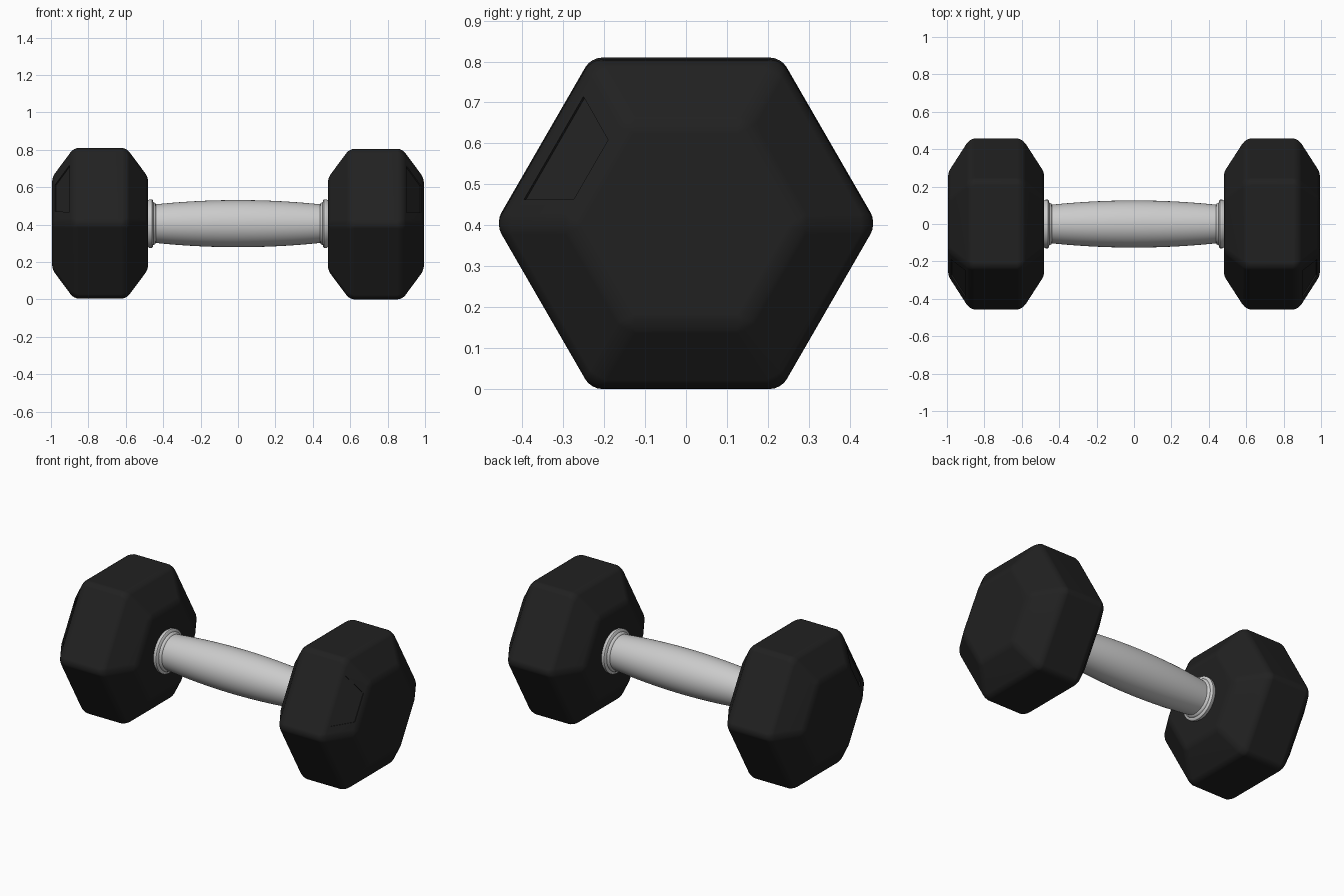
import bpy, bmesh
from math import sin, cos, pi, radians
from mathutils import Vector

if "Cube" in bpy.data.objects:
    bpy.data.objects.remove(bpy.data.objects["Cube"])

rubber = bpy.data.materials.new("black_rubber")
rubber.diffuse_color = (0.015, 0.015, 0.015, 1)
rubber.use_nodes = True
rubber.node_tree.nodes["Principled BSDF"].inputs["Base Color"].default_value = rubber.diffuse_color


def add_object(name, bm):
    bmesh.ops.recalc_face_normals(bm, faces=bm.faces)
    mesh = bpy.data.meshes.new(name)
    bm.to_mesh(mesh)
    bm.free()
    obj = bpy.data.objects.new(name, mesh)
    bpy.context.collection.objects.link(obj)
    return obj


def loft(name, profile, sides, phase, zc):
    """Rings of (x, radius) around the x axis, capped at both ends."""
    bm = bmesh.new()
    rings = []
    for x, r in profile:
        rings.append([bm.verts.new((x, r * cos(phase + 2 * pi * i / sides),
                                    zc + r * sin(phase + 2 * pi * i / sides)))
                      for i in range(sides)])
    for a, b in zip(rings, rings[1:]):
        for i in range(sides):
            j = (i + 1) % sides
            bm.faces.new((a[i], a[j], b[j], b[i]))
    bm.faces.new(rings[0])
    bm.faces.new(rings[-1])
    return add_object(name, bm)


def shade(obj, angle):
    bpy.ops.object.select_all(action='DESELECT')
    obj.select_set(True)
    bpy.context.view_layer.objects.active = obj
    bpy.ops.object.shade_smooth_by_angle(angle=radians(angle))


def apply_all(obj):
    bpy.context.view_layer.objects.active = obj
    for m in list(obj.modifiers):
        bpy.ops.object.modifier_apply(modifier=m.name)


# Hexagonal head: apothems and x stations of the tapered ends
FULL, SMALL = 0.4025, 0.246
X0, X1, X2, X3 = 0.48, 0.597, 0.878, 0.994


def badge_cutter(side, zc):
    """Shallow trapezoid prism on the upper front sloping facet."""
    slope = (X3 - X2) / (FULL - SMALL)
    nrm = Vector((FULL - SMALL, X3 - X2)).normalized()
    bm = bmesh.new()
    loops = []
    for depth in (-0.007, 0.04):
        ring = []
        for a, t in ((0.373, -0.145), (0.373, 0.145), (0.268, 0.083), (0.268, -0.083)):
            x = X2 + (FULL - a) * slope + nrm.x * depth
            n = a + nrm.y * depth
            y = -n * cos(pi / 6) + t * 0.5
            z = n * 0.5 + t * cos(pi / 6)
            ring.append(bm.verts.new((side * x, y, zc + z)))
        loops.append(ring)
    a, b = loops
    bm.faces.new(a)
    bm.faces.new(b)
    for i in range(4):
        j = (i + 1) % 4
        bm.faces.new((a[i], a[j], b[j], b[i]))
    cutter = add_object("badge_recess_cutter", bm)
    cutter.hide_render = True
    return cutter


# Heads with rounded edges and a recessed badge panel
for side, label, zc in ((-1, "left", 0.407), (1, "right", 0.4025)):
    profile = [(side * x, a / cos(pi / 6)) for x, a in
               ((X0, SMALL), (X1, FULL), (X2, FULL), (X3, SMALL))]
    head = loft(label + "_head", profile, 6, 0, zc)
    bev = head.modifiers.new("rounded_edges", 'BEVEL')
    bev.width = 0.026
    bev.segments = 4
    bev.limit_method = 'ANGLE'
    bev.angle_limit = radians(20)
    cutter = badge_cutter(side, zc)
    cut = head.modifiers.new("badge_recess", 'BOOLEAN')
    cut.operation = 'DIFFERENCE'
    cut.object = cutter
    cut.solver = 'EXACT'
    apply_all(head)
    bpy.data.objects.remove(cutter)
    head.data.materials.clear()
    head.data.materials.append(rubber)
    shade(head, 30)
    wn = head.modifiers.new("flat_facets", 'WEIGHTED_NORMAL')
    wn.keep_sharp = True

# Contoured grip, thickest in the middle
ZH = 0.405
grip = [(x, 0.1 + 0.026 * (1 - (abs(x) / 0.47) ** 2))
        for x in (-0.5 + i / 24 for i in range(25))]
shade(loft("handle_grip", grip, 64, 0, ZH), 30)

# Stepped collars where the grip meets the heads
for side, label in ((-1, "left"), (1, "right")):
    prof = [(0.437, 0.098), (0.442, 0.109), (0.449, 0.113), (0.453, 0.114), (0.456, 0.126),
            (0.460, 0.130), (0.474, 0.130), (0.479, 0.126), (0.500, 0.126)]
    shade(loft(label + "_collar", [(side * x, r) for x, r in prof], 64, 0, ZH), 40)
